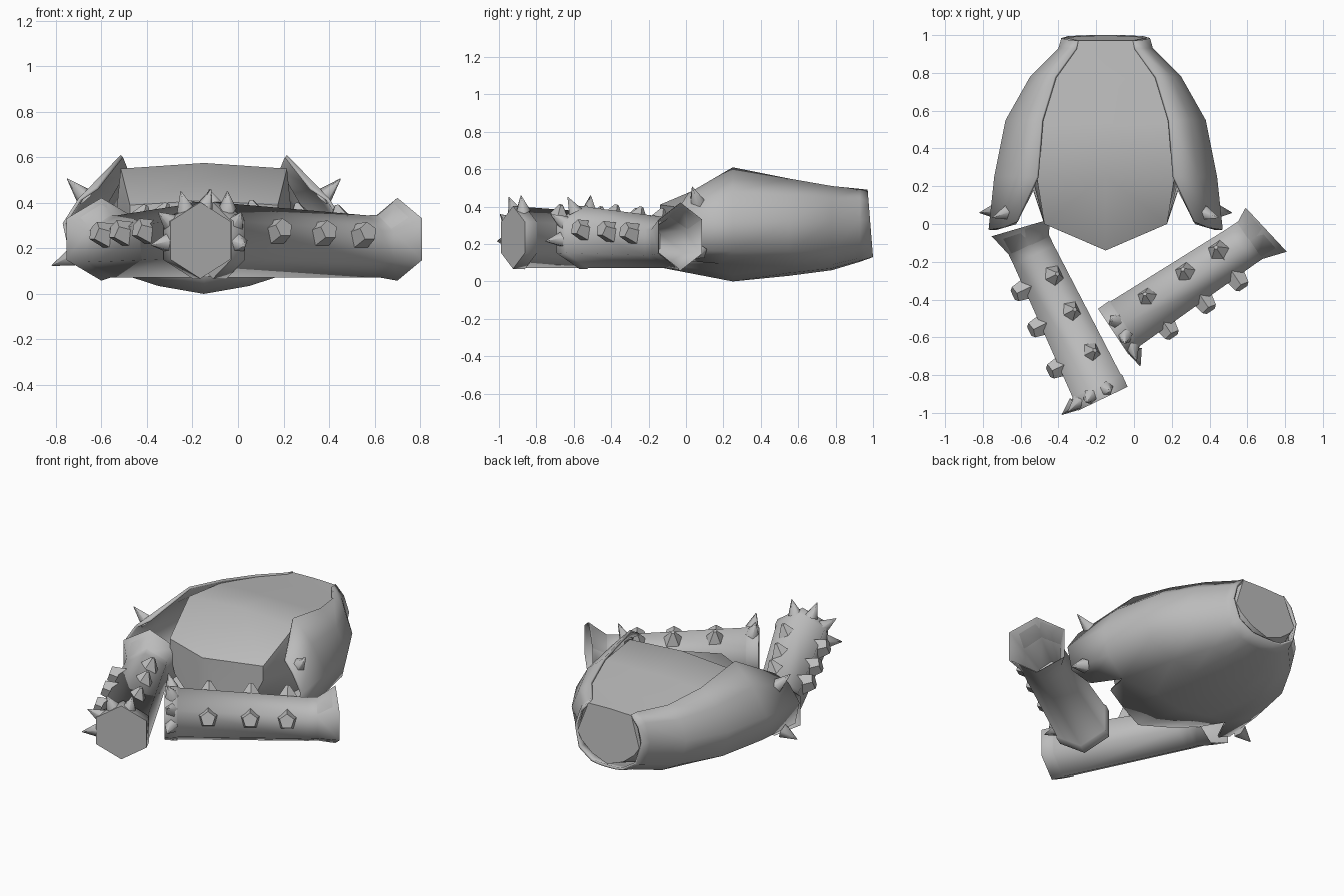
import bpy, bmesh, math
from mathutils import Vector

if "Cube" in bpy.data.objects:
    bpy.data.objects.remove(bpy.data.objects["Cube"])

grey = bpy.data.materials.new("plain grey")
grey.use_nodes = True
grey.diffuse_color = (0.5, 0.5, 0.5, 1)
grey.node_tree.nodes["Principled BSDF"].inputs["Base Color"].default_value = (0.5, 0.5, 0.5, 1)

CX = -0.15  # symmetry plane of the body armour


def finish(bm, name, angle, origin=(0, 0, 0)):
    mesh = bpy.data.meshes.new(name)
    bm.to_mesh(mesh)
    bm.free()
    mesh.materials.append(grey)
    ob = bpy.data.objects.new(name, mesh)
    ob.location = origin
    bpy.context.collection.objects.link(ob)
    bpy.ops.object.select_all(action='DESELECT')
    ob.select_set(True)
    bpy.context.view_layer.objects.active = ob
    bpy.ops.object.shade_smooth_by_angle(angle=math.radians(angle))
    return ob


def bridge(bm, a, b, closed=False):
    n = len(a)
    for j in range(n if closed else n - 1):
        k = (j + 1) % n
        bm.faces.new((a[j], b[j], b[k], a[k]))


def loft(rings, closed=False, caps=False):
    bm = bmesh.new()
    rows = [[bm.verts.new(p) for p in ring] for ring in rings]
    for a, b in zip(rows, rows[1:]):
        bridge(bm, a, b, closed)
    if caps:
        bm.faces.new(rows[0])
        bm.faces.new(rows[-1][::-1])
    return bm, rows


def mirror(ob):
    mod = ob.modifiers.new("Mirror", 'MIRROR')
    mod.merge_threshold = 0.002


def tilt(y, z):
    # The neck opening leans forward at the top
    return y - 0.08 * (z - 0.13) if y == 1 else y


def spike(name, base, direction, r1, r2, height):
    bm = bmesh.new()
    bmesh.ops.create_cone(bm, cap_ends=True, segments=5, radius1=r1, radius2=r2, depth=height)
    d = Vector(direction).normalized()
    rot = d.to_track_quat('Z', 'Y').to_matrix()
    bmesh.ops.rotate(bm, verts=bm.verts, matrix=rot)
    bmesh.ops.translate(bm, verts=bm.verts, vec=Vector(base) + d * height / 2)
    return finish(bm, name, 75 if r2 < 0.01 else 40)


# Central hull, half section: top middle, top edge, side, lower side, keel
# station: y, top z, edge z, top half width, side half width, keel z, nose length
hull_stations = [
    (1.00, 0.488, 0.484, 0.15, 0.215, 0.15, 0),
    (0.92, 0.495, 0.488, 0.16, 0.235, 0.125, 0),
    (0.77, 0.51, 0.50, 0.27, 0.36, 0.08, 0),
    (0.53, 0.54, 0.53, 0.345, 0.48, 0.05, 0),
    (0.25, 0.575, 0.55, 0.365, 0.39, 0.02, 0),
    (0.00, 0.41, 0.39, 0.325, 0.325, 0.09, 0.14),
]
rings = []
for y, zt, ze, wt, ws, zk, nose in hull_stations:
    section = [(0, zt), (wt, ze), (ws, 0.3), (ws * 0.85, zk + 0.1), (ws * 0.5, zk + 0.04), (0, zk)]
    rings.append([(dx, tilt(y, z) - nose * (1 - dx / ws), z) for dx, z in section])
mirror(finish(loft(rings, caps=True)[0], "central_hull", 42, (CX, 0, 0)))

# Outer shell, half section from the ridge round the side to the keel
shell_stations = [
    (1.00, [(0.15, 0.49), (0.205, 0.43), (0.235, 0.33), (0.20, 0.20), (0.11, 0.14), (0.06, 0.132), (0, 0.13)]),
    (0.93, [(0.16, 0.495), (0.22, 0.44), (0.25, 0.33), (0.22, 0.18), (0.13, 0.125), (0.07, 0.11), (0, 0.105)]),
    (0.78, [(0.27, 0.51), (0.35, 0.44), (0.40, 0.32), (0.36, 0.16), (0.23, 0.09), (0.12, 0.07), (0, 0.06)]),
    (0.55, [(0.34, 0.55), (0.45, 0.46), (0.53, 0.32), (0.49, 0.16), (0.32, 0.08), (0.17, 0.045), (0, 0.03)]),
    (0.25, [(0.365, 0.61), (0.49, 0.48), (0.59, 0.32), (0.55, 0.16), (0.385, 0.085), (0.2, 0.035), (0, 0)]),
]
rings = [[(dx, tilt(y, z), z) for dx, z in pts] for y, pts in shell_stations]
rings[-1][4] = (0.385, 0.18, 0.095)  # root of the notch between side flap and belly
bm, rows = loft(rings)
flap = [(0.475, 0.01, 0.47), (0.55, -0.02, 0.42), (0.62, -0.03, 0.31), (0.59, -0.03, 0.17), (0.48, 0, 0.11)]
belly = [(0.325, 0, 0.12), (0.17, -0.067, 0.09), (0, -0.14, 0.075)]
bridge(bm, rows[-1][:5], [bm.verts.new(p) for p in flap])
bridge(bm, rows[-1][4:], [bm.verts.new(p) for p in belly])
shell = finish(bm, "outer_shell", 60, (CX, 0, 0))
mirror(shell)
solid = shell.modifiers.new("Thickness", 'SOLIDIFY')
solid.thickness = 0.015
solid.offset = -1

# Two spikes on the front end of each side flap
for side, label in ((1, "left"), (-1, "right")):
    spike(label + "_upper_shell_spike", (CX + side * 0.52, 0.06, 0.42),
          (side * 0.75, -0.25, 0.8), 0.045, 0.002, 0.12)
    spike(label + "_lower_shell_spike", (CX + side * 0.575, 0.07, 0.16),
          (side * 0.9, -0.1, -0.35), 0.045, 0.002, 0.1)


# Hexagonal arm guards: cuff, tapered tube sinking to the wrist, flared open end
def arm_guard(label, start, end, outer_sign):
    start, end = Vector((*start, 0.235)), Vector((*end, 0.235))
    axis = (end - start).normalized()
    length = (end - start).length
    up = Vector((0, 0, 1))
    outer = axis.cross(up) * outer_sign

    def radial(deg):
        a = math.radians(deg)
        return up * math.cos(a) + outer * math.sin(a)

    # distance along the arm, radius, height shift, extra reach of the outer side
    profile = [(0, 0.168, 0, 0), (0.07, 0.17, 0, 0), (0.075, 0.163, 0, 0),
               (length - 0.16, 0.137, -0.027, 0), (length - 0.1, 0.137, -0.025, 0),
               (length, 0.182, 0.005, 0.03), (length - 0.01, 0.172, 0.005, 0.03),
               (length - 0.12, 0.12, -0.02, 0), (length - 0.3, 0.08, -0.02, 0)]
    rings = []
    for s, r, lift, reach in profile:
        dirs = [radial(60 * k) for k in range(6)]
        rings.append([start + axis * (s + reach * d.dot(outer)) + up * lift + d * r for d in dirs])
    bm, _ = loft(rings, closed=True, caps=True)
    bmesh.ops.recalc_face_normals(bm, faces=bm.faces)
    finish(bm, label + "_arm_guard", 62)

    # Two rows of five-sided studs
    for i, s in enumerate((0.25, 0.49, 0.70)):
        centre = start + axis * s - up * 0.027 * s / length
        for row, deg, r1, r2, h in (("top", -22, 0.068, 0.012, 0.08), ("side", 72, 0.062, 0.044, 0.085)):
            d = radial(deg)
            spike(f"{label}_{row}_stud_{i + 1}", centre + d * (0.12 - 0.02 * s), d, r1, r2, h)

    # Sharp spikes round the cuff
    for i, deg in enumerate((-15, 22, 58, 95)):
        d = radial(deg)
        spike(f"{label}_cuff_spike_{i + 1}", start + axis * 0.04 + d * 0.145,
              d - axis * 0.25, 0.042, 0.002, 0.09)


arm_guard("right", (-0.165, -0.925), (-0.60, -0.02), -1)
arm_guard("left", (-0.11, -0.57), (0.70, -0.03), 1)
